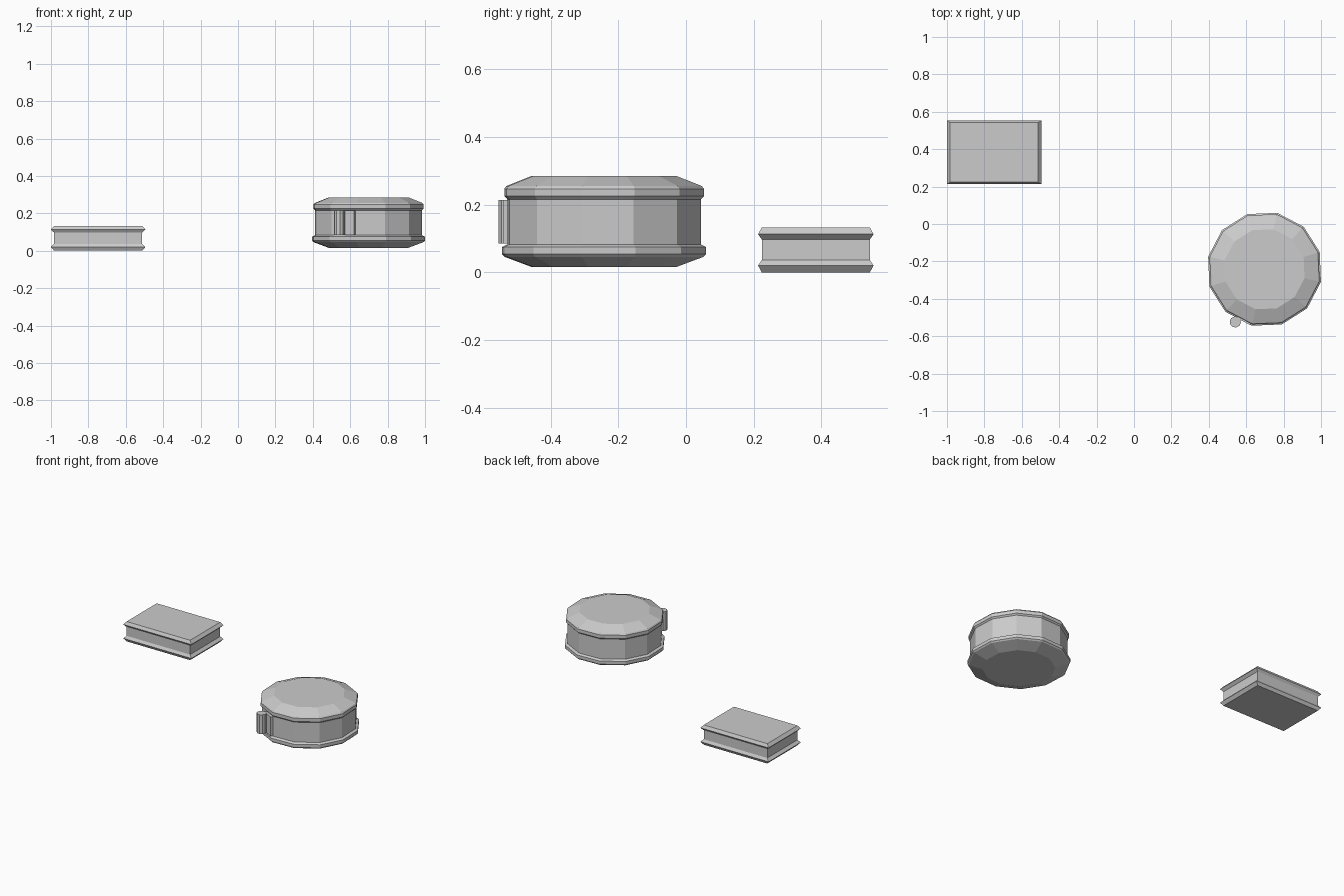
import bpy, bmesh
from math import cos, sin, radians, pi

if "Cube" in bpy.data.objects:
    bpy.data.objects.remove(bpy.data.objects["Cube"])

def loft(name, rings):
    """Skin a stack of equal-length point rings and cap both ends."""
    bm = bmesh.new()
    vr = [[bm.verts.new(p) for p in ring] for ring in rings]
    n = len(vr[0])
    for a, b in zip(vr, vr[1:]):
        for i in range(n):
            j = (i + 1) % n
            bm.faces.new((a[i], a[j], b[j], b[i]))
    bm.faces.new(vr[0][::-1])
    bm.faces.new(vr[-1])
    bmesh.ops.recalc_face_normals(bm, faces=bm.faces)
    me = bpy.data.meshes.new(name)
    bm.to_mesh(me)
    bm.free()
    ob = bpy.data.objects.new(name, me)
    bpy.context.collection.objects.link(ob)
    return ob

def ngon(cx, cy, r, z, n, start):
    return [(cx + r * cos(start + 2 * pi * i / n),
             cy + r * sin(start + 2 * pi * i / n), z) for i in range(n)]

def rect(x0, x1, y0, y1, z, ix=0.0, iy=0.0):
    return [(x0 + ix, y0 + iy, z), (x1 - ix, y0 + iy, z),
            (x1 - ix, y1 - iy, z), (x0 + ix, y1 - iy, z)]

# rectangular box with flared rims: (z, inset x, inset y)
profile = [(0, .017, .011), (.02, 0, 0), (.037, .017, .011),
           (.097, .017, .011), (.113, 0, 0), (.133, .017, .011)]
loft("rectangular_box", [rect(-1, -.495, .213, .554, z, ix, iy)
                         for z, ix, iy in profile])

# twelve-sided round case: (radius, z)
CX, CY, START = .698, -.242, radians(17.4)
drum = [(.219, .016), (.301, .046), (.309, .054), (.309, .075), (.293, .083),
        (.293, .216), (.302, .225), (.302, .247), (.296, .255), (.219, .285)]
loft("round_case", [ngon(CX, CY, r, z, 12, START) for r, z in drum])

# hinge on one side face: upright barrel and leaf plate
A = radians(242.4)
N, T = (cos(A), sin(A)), (-sin(A), cos(A))

def on_face(d, t, z):
    return (CX + N[0] * d + T[0] * t, CY + N[1] * d + T[1] * t, z)

bx, by, _ = on_face(.322, -.008, 0)
loft("hinge_barrel", [ngon(bx, by, .03, z, 10, A) for z in (.085, .214)])
loft("hinge_leaf", [[on_face(d, t, z) for d, t in
                     ((.27, -.008), (.30, -.008), (.30, .07), (.27, .07))]
                    for z in (.085, .214)])
